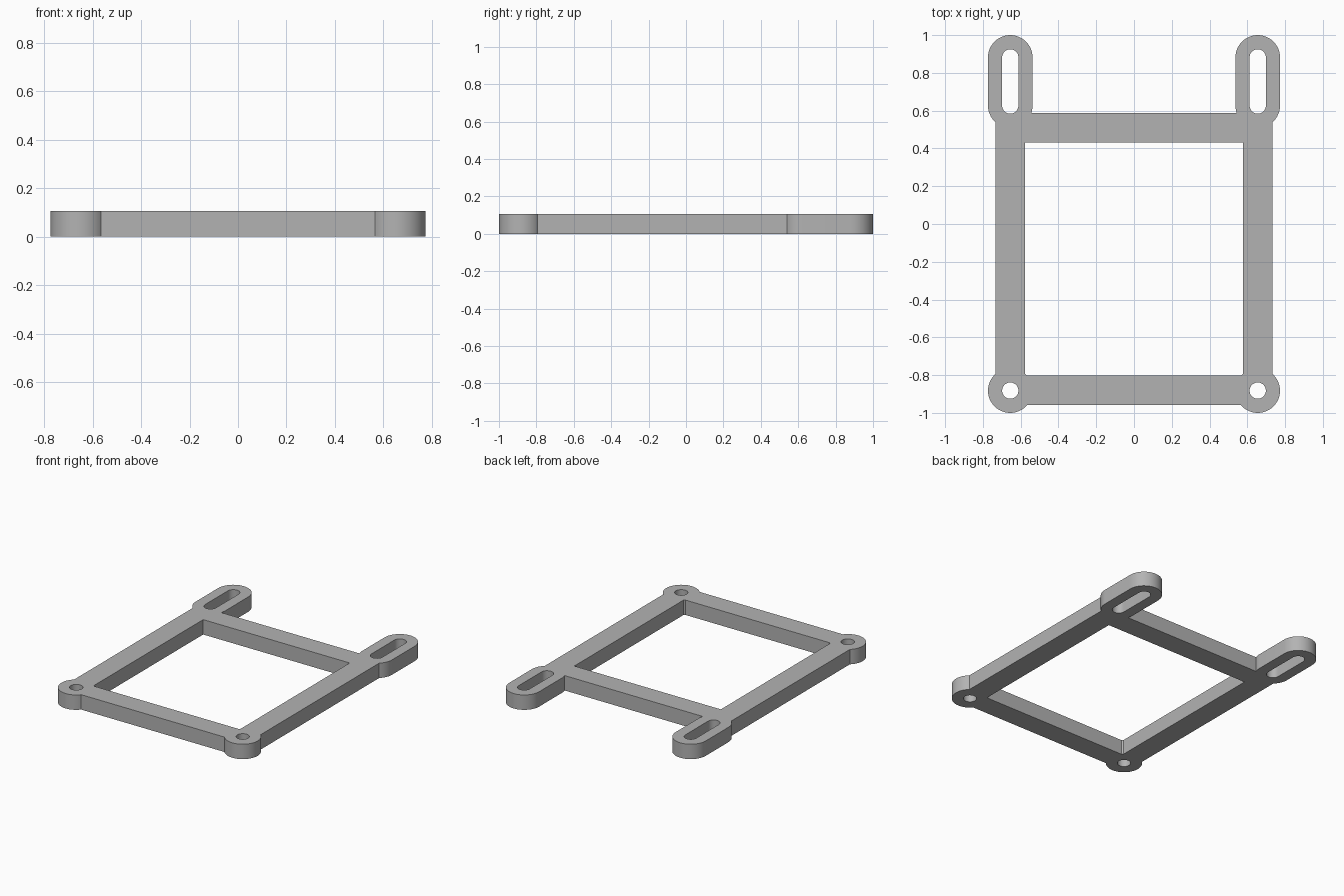
import bpy, bmesh, math

if "Cube" in bpy.data.objects:
    bpy.data.objects.remove(bpy.data.objects["Cube"])

H = 0.106                    # plate thickness
CX, FRONT_Y = 0.655, -0.882  # corner boss centres
SLOT_Y = (0.627, 0.882)      # slot end centres
BOSS_R, HOLE_R, BAR = 0.118, 0.043, 0.157

grey = bpy.data.materials.new("grey")
grey.diffuse_color = (0.45, 0.45, 0.45, 1)
grey.use_nodes = True
grey.node_tree.nodes["Principled BSDF"].inputs["Base Color"].default_value = grey.diffuse_color


def prism(name, points, z0=0.0, z1=H):
    """Extrude a flat outline upward."""
    bm = bmesh.new()
    base = bm.faces.new([bm.verts.new((x, y, z0)) for x, y in points])
    top = bmesh.ops.extrude_face_region(bm, geom=[base])["geom"]
    bmesh.ops.translate(bm, vec=(0, 0, z1 - z0),
                        verts=[v for v in top if isinstance(v, bmesh.types.BMVert)])
    bmesh.ops.recalc_face_normals(bm, faces=bm.faces)
    me = bpy.data.meshes.new(name)
    bm.to_mesh(me)
    bm.free()
    me.materials.append(grey)
    ob = bpy.data.objects.new(name, me)
    bpy.context.collection.objects.link(ob)
    return ob


def box(x0, x1, y0, y1):
    return [(x0, y0), (x1, y0), (x1, y1), (x0, y1)]


def stadium(cx, y0, y1, r, n=24):
    """Round outline, stretched along y when y0 and y1 differ."""
    pts = []
    for cy, start in ((y1, 0), (y0, math.pi)):
        last = n if y1 == y0 else n + 1
        for i in range(last):
            a = start + math.pi * i / n
            pts.append((cx + r * math.cos(a), cy + r * math.sin(a)))
    return pts


def combine(target, part, operation):
    mod = target.modifiers.new(operation, 'BOOLEAN')
    mod.operation, mod.solver, mod.object = operation, 'EXACT', part
    bpy.context.view_layer.objects.active = target
    bpy.ops.object.modifier_apply(modifier=mod.name)
    bpy.data.objects.remove(part)


# Front and back cross bars
frame = prism("mounting_frame", box(-CX, CX, FRONT_Y - 0.075, FRONT_Y + 0.079))
combine(frame, prism("back_bar", box(-CX, CX, 0.432, 0.587)), 'UNION')

# Side rails, round front bosses and long rear ears
for cx in (-CX, CX):
    rail = box(cx - BAR / 2, cx + BAR / 2, FRONT_Y, SLOT_Y[0])
    combine(frame, prism("side_rail", rail), 'UNION')
    combine(frame, prism("front_boss", stadium(cx, FRONT_Y, FRONT_Y, BOSS_R)), 'UNION')
    combine(frame, prism("rear_ear", stadium(cx, *SLOT_Y, BOSS_R)), 'UNION')

# Screw holes and adjustment slots
for cx in (-CX, CX):
    for y0, y1 in ((FRONT_Y, FRONT_Y), SLOT_Y):
        combine(frame, prism("cutter", stadium(cx, y0, y1, HOLE_R), -0.1, H + 0.1), 'DIFFERENCE')

# Smooth round walls, keep edges sharp
bpy.ops.object.select_all(action='DESELECT')
frame.select_set(True)
bpy.context.view_layer.objects.active = frame
bpy.ops.object.shade_smooth_by_angle(angle=math.radians(25))
